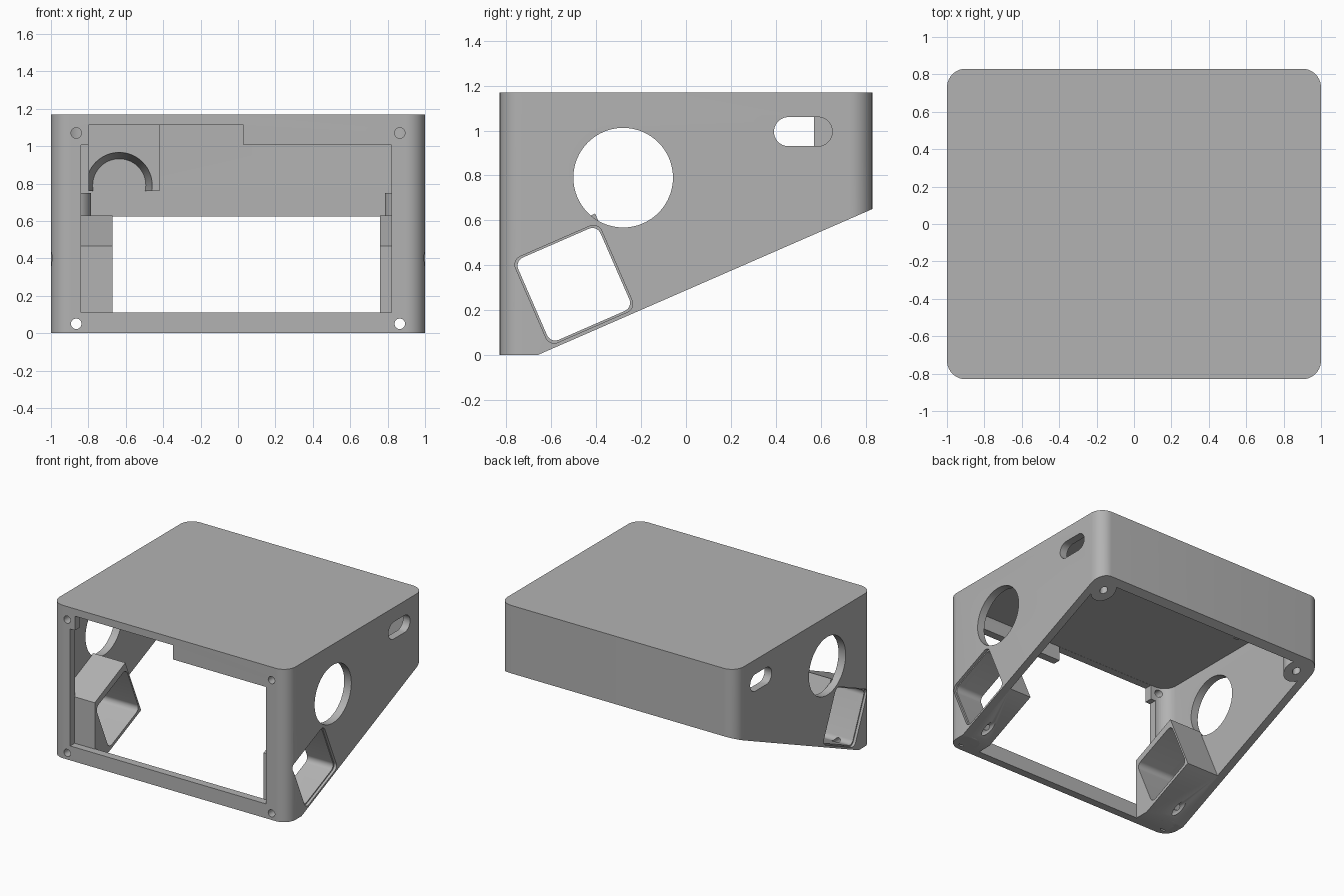
import bpy, bmesh, math
from mathutils import Vector

old = bpy.data.objects.get("Cube")
if old:
    bpy.data.objects.remove(old, do_unlink=True)

grey = bpy.data.materials.new("plain_grey")
grey.use_nodes = True
COLOUR = (0.45, 0.45, 0.45, 1)
grey.diffuse_color = COLOUR
grey.node_tree.nodes["Principled BSDF"].inputs["Base Color"].default_value = COLOUR

TILT = math.atan2(0.65, 1.49)   # slope of the open underside
WALL = 0.06
TOP = 1.17


def place(axis, u, v, w):
    return {"x": (w, u, v), "y": (u, w, v), "z": (u, v, w)}[axis]


def prism(name, pts, axis, a, b, end_pts=None):
    """Extrude a 2D outline along an axis, optionally to a second outline."""
    bm = bmesh.new()
    lo = [bm.verts.new(place(axis, u, v, a)) for u, v in pts]
    hi = [bm.verts.new(place(axis, u, v, b)) for u, v in (end_pts or pts)]
    bm.faces.new(lo)
    bm.faces.new(hi)
    n = len(pts)
    for i in range(n):
        j = (i + 1) % n
        bm.faces.new((lo[i], lo[j], hi[j], hi[i]))
    bmesh.ops.recalc_face_normals(bm, faces=bm.faces)
    me = bpy.data.meshes.new(name)
    bm.to_mesh(me)
    bm.free()
    ob = bpy.data.objects.new(name, me)
    bpy.context.scene.collection.objects.link(ob)
    me.materials.append(grey)
    return ob


def rect(u0, u1, v0, v1):
    return [(u0, v0), (u1, v0), (u1, v1), (u0, v1)]


def circle(cu, cv, r, n=64):
    return [(cu + r * math.cos(2 * math.pi * i / n),
             cv + r * math.sin(2 * math.pi * i / n)) for i in range(n)]


def rounded(cu, cv, hu, hv, r, turn=0.0, steps=10):
    """Rounded rectangle outline, turned about its centre."""
    pts = []
    for k, (su, sv) in enumerate([(1, 1), (-1, 1), (-1, -1), (1, -1)]):
        for i in range(steps + 1):
            t = math.pi / 2 * (k + i / steps)
            u = su * (hu - r) + r * math.cos(t)
            v = sv * (hv - r) + r * math.sin(t)
            pts.append((cu + u * math.cos(turn) - v * math.sin(turn),
                        cv + u * math.sin(turn) + v * math.cos(turn)))
    return pts


def boolean(ob, others, op="DIFFERENCE"):
    """Apply boolean steps and remove the helper solids."""
    for other in others:
        other.hide_render = True
        mod = ob.modifiers.new(other.name, "BOOLEAN")
        mod.operation = op
        mod.solver = "EXACT"
        mod.object = other
        bpy.context.view_layer.update()
        dg = bpy.context.evaluated_depsgraph_get()
        me = bpy.data.meshes.new_from_object(ob.evaluated_get(dg))
        ob.modifiers.clear()
        ob.data = me
        bpy.data.objects.remove(other, do_unlink=True)


def slope_z(y):
    return (y + 0.66) * math.tan(TILT)


def wedge():
    return prism("slope_cutter", [(-1.2, slope_z(-1.2)), (1.2, slope_z(1.2)),
                                  (1.2, -0.6), (-1.2, -0.6)], "x", -1.5, 1.5)


def square(half):
    return rounded(-0.5, 0.315, half, half, 0.04, TILT)


def low_screw_holes():
    return [prism("screw_cutter", circle(s * 0.865, 0.05, 0.028, 24), "y", -1, -0.3)
            for s in (-1, 1)]


# Housing shell, open along the sloping underside
housing = prism("housing", rounded(0, 0, 1, 0.83, 0.1), "z", 0, TOP)
boolean(housing, [prism("cavity_cutter", rounded(0, 0, 1 - WALL, 0.83 - WALL, 0.1),
                        "z", -0.5, TOP - 0.055)])

# Screw bosses in the four lower corners
bosses = []
for s in (-1, 1):
    bosses.append(prism("back_boss", circle(s * 0.875, 0.715, 0.09), "z", 0.4, 0.75))
    bosses.append(prism("front_boss", circle(s * 0.9, -0.735, 0.085), "z", 0.0, 0.1))
boolean(housing, bosses, "UNION")
boolean(housing, [wedge()])

# Front window with its taller notch, and the side openings
cuts = [
    prism("window_cutter", rect(-0.84, 0.82, 0.11, 1.005), "y", -1, -0.74),
    prism("notch_cutter", rect(-0.8, 0.03, 0.9, 1.114), "y", -1, -0.74),
    prism("round_port_cutter", circle(-0.28, 0.79, 0.222), "x", -1.2, 1.2),
    prism("slot_cutter", rounded(0.522, 0.995, 0.13, 0.065, 0.0649), "x", -1.2, 1.2),
    prism("square_port_cutter", square(0.2), "x", -1.2, 1.2),
]
for s in (-1, 1):
    cuts.append(prism("square_lip_cutter", square(0.209), "x", s * 0.98, s * 1.2))
    cuts.append(prism("top_screw_cutter", circle(s * 0.865, 1.07, 0.028, 24), "y", -1, -0.7))
    cuts.append(prism("boss_screw_cutter", circle(s * 0.875, 0.715, 0.028, 24), "z", 0.4, 0.7))
    cuts.append(prism("front_boss_screw_cutter", circle(s * 0.915, -0.765, 0.026, 24),
                      "z", -0.1, 0.06))
boolean(housing, cuts + low_screw_holes())

# Square tunnels running inward from the side walls
parts = [housing]
outline = [(-0.775, -0.1), (-0.775, 0.465), (-0.405, 0.63), (-0.1, -0.07)]
for name, x0, x1 in (("left_tunnel", 0.76, 0.945), ("right_tunnel", -0.945, -0.67)):
    tunnel = prism(name, outline, "x", x0, x1)
    floor = prism("floor_cutter", rect(-1, 1, -0.5, 0), "x", -1.5, 1.5)
    boolean(tunnel, [wedge(), floor, prism("bore_cutter", square(0.2), "x", -1.2, 1.2)]
            + low_screw_holes())
    parts.append(tunnel)

# Arched bracket hanging from the ceiling at the back wall
bracket = prism("arched_bracket", rect(-0.8, -0.42, 0.76, 1.12), "y", 0.57, 0.775)
boolean(bracket, [prism("arch_cutter",
                        circle(-0.635, 0.79, 0.178) , "y", 0.56, 0.769,
                        circle(-0.635, 0.79, 0.142))])
parts.append(bracket)

# Smooth the rounded surfaces, keep the edges sharp
for ob in bpy.context.scene.objects:
    ob.select_set(False)
for ob in parts:
    ob.select_set(True)
bpy.context.view_layer.objects.active = housing
bpy.ops.object.shade_smooth_by_angle(angle=math.radians(30))
